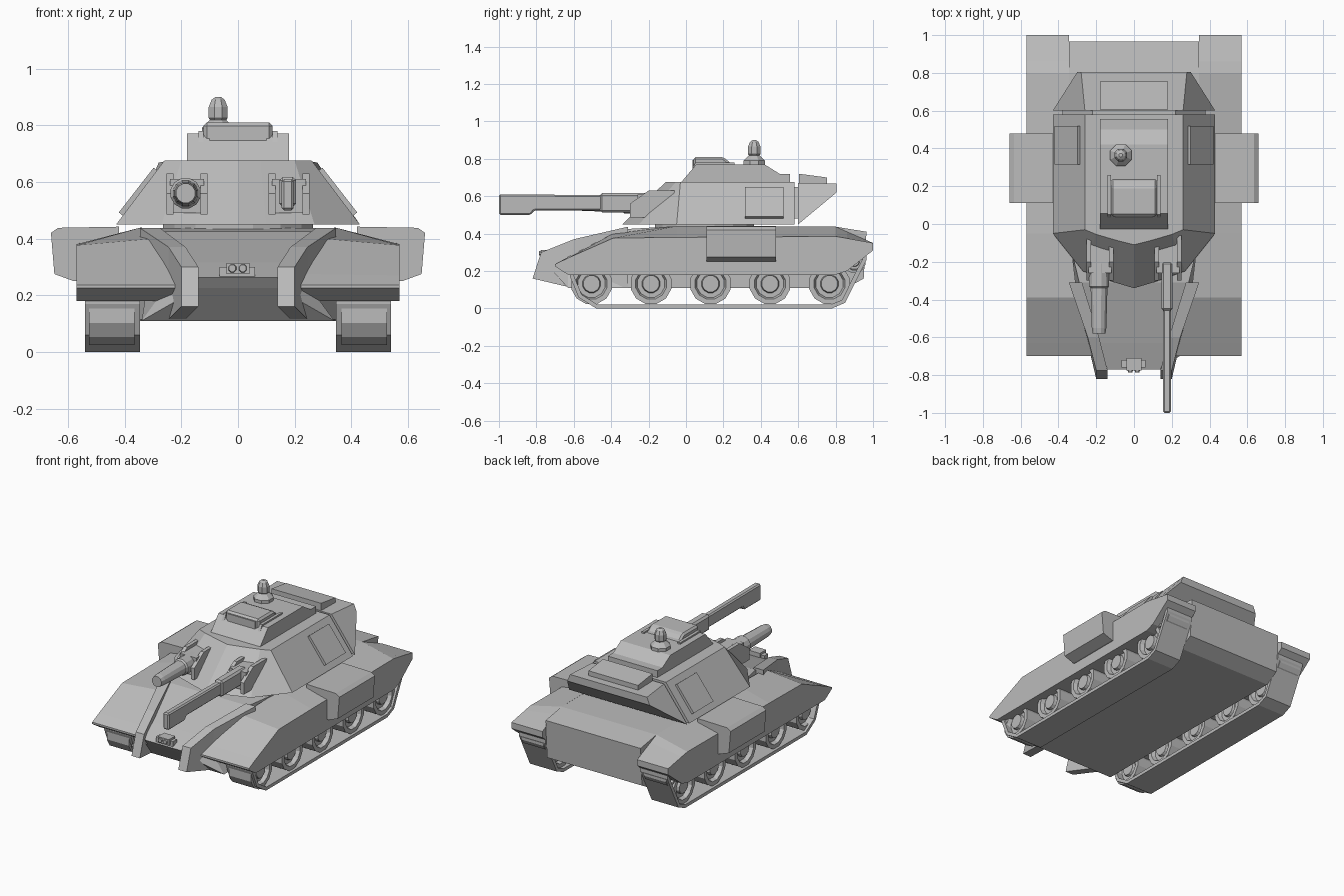
import bpy, bmesh, math
from mathutils import Vector

cube = bpy.data.objects.get("Cube")
if cube:
    bpy.data.objects.remove(cube, do_unlink=True)

grey = bpy.data.materials.new("armour_grey")
grey.use_nodes = True
grey.diffuse_color = (0.5, 0.5, 0.5, 1)
grey.node_tree.nodes["Principled BSDF"].inputs["Base Color"].default_value = grey.diffuse_color


def finish(name, bm, mirror=False, recalc=True):
    if recalc:
        bmesh.ops.recalc_face_normals(bm, faces=bm.faces)
    mesh = bpy.data.meshes.new(name)
    bm.to_mesh(mesh)
    bm.free()
    mesh.materials.append(grey)
    ob = bpy.data.objects.new(name, mesh)
    bpy.context.collection.objects.link(ob)
    if mirror:
        ob.modifiers.new("mirror", 'MIRROR')
    return ob


def loft(name, sections, mirror=False):
    """Skin a row of equal-length point loops and cap both ends."""
    bm = bmesh.new()
    rings = [[bm.verts.new(p) for p in s] for s in sections]
    n = len(rings[0])
    for a, b in zip(rings, rings[1:]):
        for i in range(n):
            j = (i + 1) % n
            bm.faces.new((a[i], a[j], b[j], b[i]))
    bm.faces.new(rings[0])
    bm.faces.new(rings[-1])
    return finish(name, bm, mirror)


def prism(name, profile, x0, x1, mirror=False):
    """Extrude a (y, z) profile across x."""
    return loft(name, [[(x, y, z) for y, z in profile] for x in (x0, x1)], mirror)


def box(name, x0, x1, y0, y1, z0, z1, mirror=False):
    return prism(name, [(y0, z0), (y1, z0), (y1, z1), (y0, z1)], x0, x1, mirror)


def lathe(name, profile, centre, axis, sides=12, mirror=False):
    """Revolve (radius, distance) pairs about an axis through centre."""
    axis = "xyz".index(axis)
    sections = []
    for r, t in profile:
        ring = []
        for i in range(sides):
            a = 2 * math.pi * (i + 0.5) / sides
            p = Vector(centre)
            p[axis] += t
            p[(axis + 1) % 3] += r * math.cos(a)
            p[(axis + 2) % 3] += r * math.sin(a)
            ring.append(p)
        sections.append(ring)
    return loft(name, sections, mirror)


def both_sides(half, z):
    """Complete a plan outline from its +x half."""
    return [(x, y, z) for x, y in half] + [(-x, y, z) for x, y in reversed(half) if x > 0]


def bevel(ob, width):
    m = ob.modifiers.new("bevel", 'BEVEL')
    m.width = width
    m.segments = 1


# Hull: top half-width, top y, top z, bottom half-width, bottom y, bottom z
hull = [(.14, -.77, .262, .14, -.74, .225), (.19, -.63, .315, .34, -.63, .11),
        (.29, -.31, .425, .34, -.31, .11), (.34, -.1, .437, .34, -.1, .11),
        (.345, .8, .437, .345, .86, .11), (.345, .965, .41, .345, .95, .16)]
loft("hull", [[(-a, y, z), (a, y, z), (b, v, w), (-b, v, w)] for a, y, z, b, v, w in hull])

# Nose beams: inner x, outer x, top y, top z, bottom y, bottom z
beams = [(.14, .2, -.775, .3, -.82, .16), (.185, .245, -.6, .37, -.63, .115),
         (.275, .345, -.31, .437, -.31, .115)]
loft("nose_beam", [[(a, y, z), (b, y, z), (b, v, w), (a, v, w)]
                   for a, b, y, z, v, w in beams], True)

# Fenders: y, inner x, bottom z, outer top z, inner top z
fender = [(-.7, .22, .225, .237, .237), (-.63, .24, .18, .27, .275), (-.39, .3, .18, .376, .4),
          (-.05, .34, .18, .38, .44), (.8, .345, .18, .385, .437), (.86, .345, .2, .375, .41),
          (1, .345, .31, .35, .35)]
loft("fender", [[(a, y, b), (.57, y, b), (.57, y, o), (a, y, i)] for y, a, b, o, i in fender], True)

# Side stowage boxes
pod = [(.42, .442), (.635, .438), (.66, .42), (.648, .275), (.58, .25), (.42, .25)]
loft("side_box", [[(x, y, z) for x, z in pod] for y in (.11, .48)], True)

# Track belts
path = [(-.62, .23), (-.62, .17), (-.575, .06), (-.48, 0), (.78, 0), (.85, .03),
        (.9, .13), (.965, .26), (.965, .32)]
bm = bmesh.new()
rows = [[bm.verts.new((x, y, z)) for x in (.345, .54)] for y, z in path]
for a, b in zip(rows, rows[1:]):
    bm.faces.new((a[0], b[0], b[1], a[1]))
belt = finish("track_belt", bm, recalc=False)
solid = belt.modifiers.new("thickness", 'SOLIDIFY')
solid.thickness = .022
solid.offset = -1
belt.modifiers.new("mirror", 'MIRROR')

# Road wheels and rear idler
wheel = [(.045, .375), (.05, .39), (.075, .39), (.085, .365), (.112, .365),
         (.112, .525), (.085, .525), (.075, .5), (.05, .5), (.045, .52)]
for i in range(5):
    lathe("road_wheel_%d" % (i + 1), wheel, (0, -.505 + i * .318, .132), 'x', mirror=True)
lathe("idler_wheel", [(r * .55, t) for r, t in wheel], (0, .9, .25), 'x', mirror=True)

# Headlamp on the nose
box("headlamp_bracket", -.065, .06, -.76, -.72, .265, .3)
box("headlamp_housing", -.04, .04, -.775, -.71, .275, .313)
for x in (-.02, .017):
    lathe("headlamp_lens", [(.016, 0), (.013, -.015)], (x, -.77, .295), 'y', 8)

# Turret on its ring
lathe("turret_ring", [(.27, 0), (.27, .04)], (0, .1, .42), 'z', 16)
base = [(.43, .58), (.43, -.05), (.27, -.25), (.1, -.31), (0, -.34)]
roof = [(.26, .58), (.26, -.03), (.2, -.055), (.08, -.09), (0, -.11)]
loft("turret", [both_sides(base, .45), both_sides(roof, .675)])
side_profile = lambda s, y: [(.43 * s, y, .48), (.25 * s, y, .65), (-.25 * s, y, .65), (-.43 * s, y, .48)]
loft("turret_neck", [side_profile(.88, .57), side_profile(.88, .62)])

# Rear bustle and its raised lid
bustle = [(.6, .43, .45, .26, .672), (.805, .3, .62, .28, .668)]
loft("bustle", [[(b, y, zb), (t, y, zt), (-t, y, zt), (-b, y, zb)] for y, b, zb, t, zt in bustle])
prism("bustle_lid", [(.605, .66), (.605, .72), (.755, .7), (.755, .66)], -.18, .18)

# Side hatches lying on the sloping turret walls
hatch = []
for off in (-.02, .02):
    dx, dz = off * .79, off * .61
    hatch.append([(x + dx, y, z + dz) for x, z, y in
                  ((.405, .48, .315), (.405, .48, .52), (.282, .638, .52), (.282, .638, .315))])
loft("side_hatch", hatch, True)

# Roof structure with sight box
prism("roof_block", [(-.03, .67), (.055, .77), (.42, .77), (.5, .72), (.555, .72), (.555, .67)], -.18, .18)
sight = prism("sight_box", [(.04, .69), (.04, .81), (.2, .81), (.24, .775), (.24, .69)], -.122, .122)
bevel(sight, .012)
loft("sight_window", [[(-.1, y, .71), (.1, y, .71), (.1, y, .795), (-.1, y, .795)] for y in (.035, .05)])
prism("sight_guard", [(.0, .68), (.05, .78), (.26, .78), (.26, .68)], .122, .14, True)

# Beacon
lathe("beacon_base", [(.062, 0), (.062, .025), (.03, .055)], (-.07, .365, .765), 'z', 8)
lathe("beacon_lamp", [(.028, 0), (.036, .01), (.036, .05), (.025, .075), (.01, .085)],
      (-.07, .365, .815), 'z', 8)

# Gun mounts: cheek plates with a block between
cheek = [(-.3, .485), (-.3, .56), (-.2, .63), (-.06, .63), (-.1, .485)]
for x in (.108, .228):
    prism("mount_cheek", cheek, x, x + .024, True)
box("mount_block", .12, .24, -.26, -.08, .49, .61, True)

# Short round gun
lathe("short_gun", [(.052, -.2), (.055, -.33), (.046, -.34), (.04, -.55), (.035, -.58)],
      (-.185, 0, .56), 'y')

# Long flat gun
barrel = prism("long_gun", [(-1, .5), (-.83, .5), (-.81, .525), (-.3, .525), (-.3, .605), (-1, .61)], .154, .196)
bevel(barrel, .008)
sleeve = box("long_gun_sleeve", .145, .205, -.46, -.2, .512, .617)
bevel(sleeve, .012)
